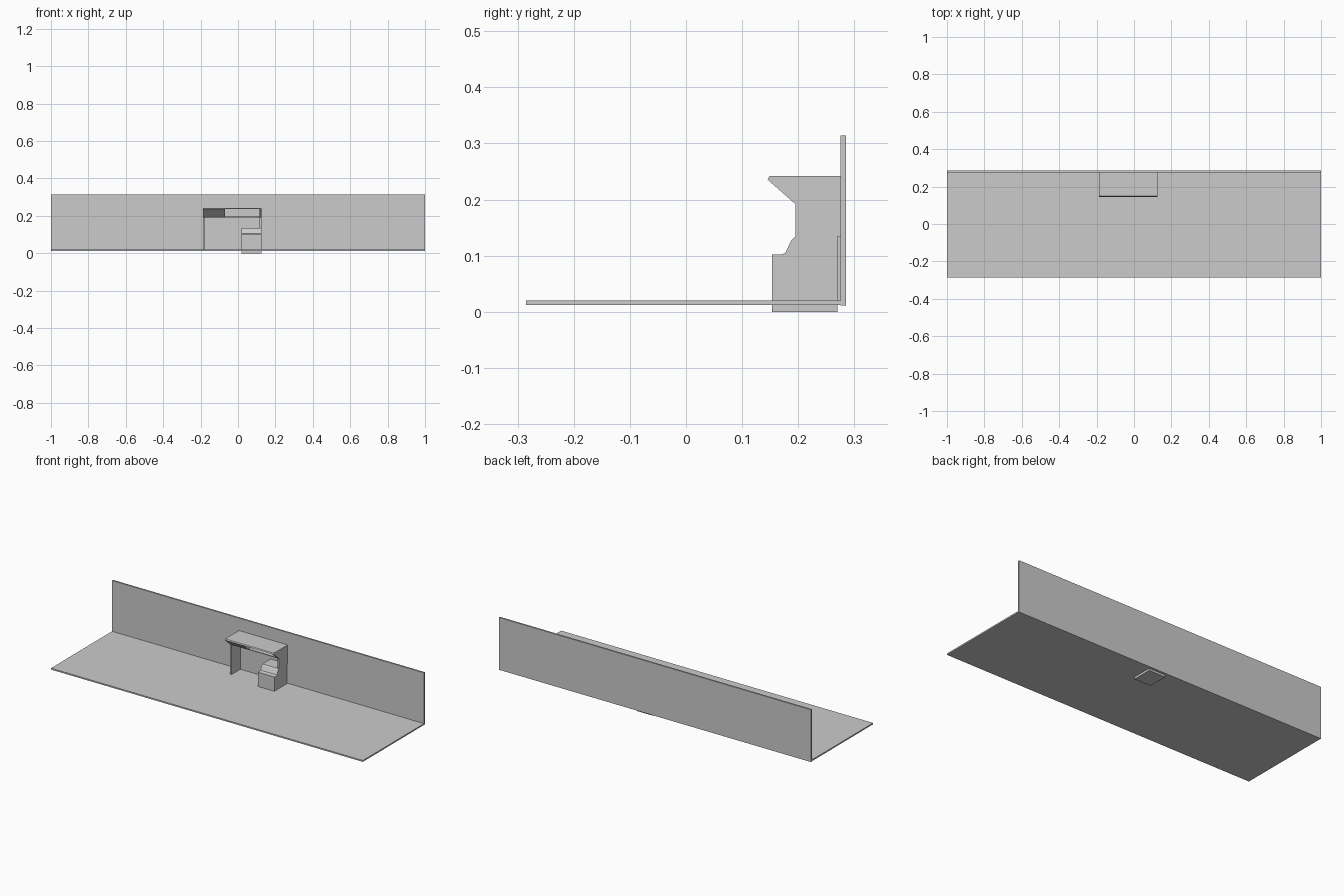
import bpy, bmesh

if "Cube" in bpy.data.objects:
    bpy.data.objects.remove(bpy.data.objects["Cube"])


def prism(name, x0, x1, profile):
    """Extrude a (y, z) side profile from x0 to x1."""
    bm = bmesh.new()
    a = [bm.verts.new((x0, y, z)) for y, z in profile]
    b = [bm.verts.new((x1, y, z)) for y, z in profile]
    bm.faces.new(a)
    bm.faces.new(b[::-1])
    n = len(profile)
    for i in range(n):
        j = (i + 1) % n
        bm.faces.new((a[i], b[i], b[j], a[j]))
    bmesh.ops.recalc_face_normals(bm, faces=bm.faces[:])
    mesh = bpy.data.meshes.new(name)
    bm.to_mesh(mesh)
    bm.free()
    obj = bpy.data.objects.new(name, mesh)
    bpy.context.collection.objects.link(obj)
    return obj


def slab(name, x0, x1, y0, y1, z0, z1):
    return prism(name, x0, x1, [(y0, z0), (y1, z0), (y1, z1), (y0, z1)])


LEFT, RIGHT, WALL = -0.187, 0.126, 0.275

# Floor and back wall
slab("floor", -1, 1, -0.285, WALL, 0.012, 0.02)
slab("back_wall", -1, 1, WALL, 0.285, 0.011, 0.314)

# Cabinet with sloped console, sunk through the floor
prism("cabinet", 0.02, RIGHT, [
    (0.153, 0), (0.27, 0), (0.27, 0.134), (0.195, 0.134), (0.188, 0.128),
    (0.177, 0.105), (0.170, 0.102), (0.153, 0.102)])

# Upright end panels
prism("right_panel", 0.116, RIGHT, [
    (0.195, 0.134), (WALL, 0.134), (WALL, 0.236), (0.145, 0.236),
    (0.195, 0.192)])
slab("left_panel", LEFT, -0.177, 0.195, WALL, 0.016, 0.192)

# Hood: chamfered top board, lower shelf and closed sloping left section
prism("hood_top", LEFT, RIGHT, [
    (0.145, 0.236), (WALL, 0.236), (WALL, 0.242), (0.149, 0.242)])
slab("hood_shelf", -0.07, 0.116, 0.195, WALL, 0.192, 0.196)
prism("hood_front", LEFT, -0.07, [
    (0.145, 0.236), (0.195, 0.192), (WALL, 0.192), (WALL, 0.236)])
